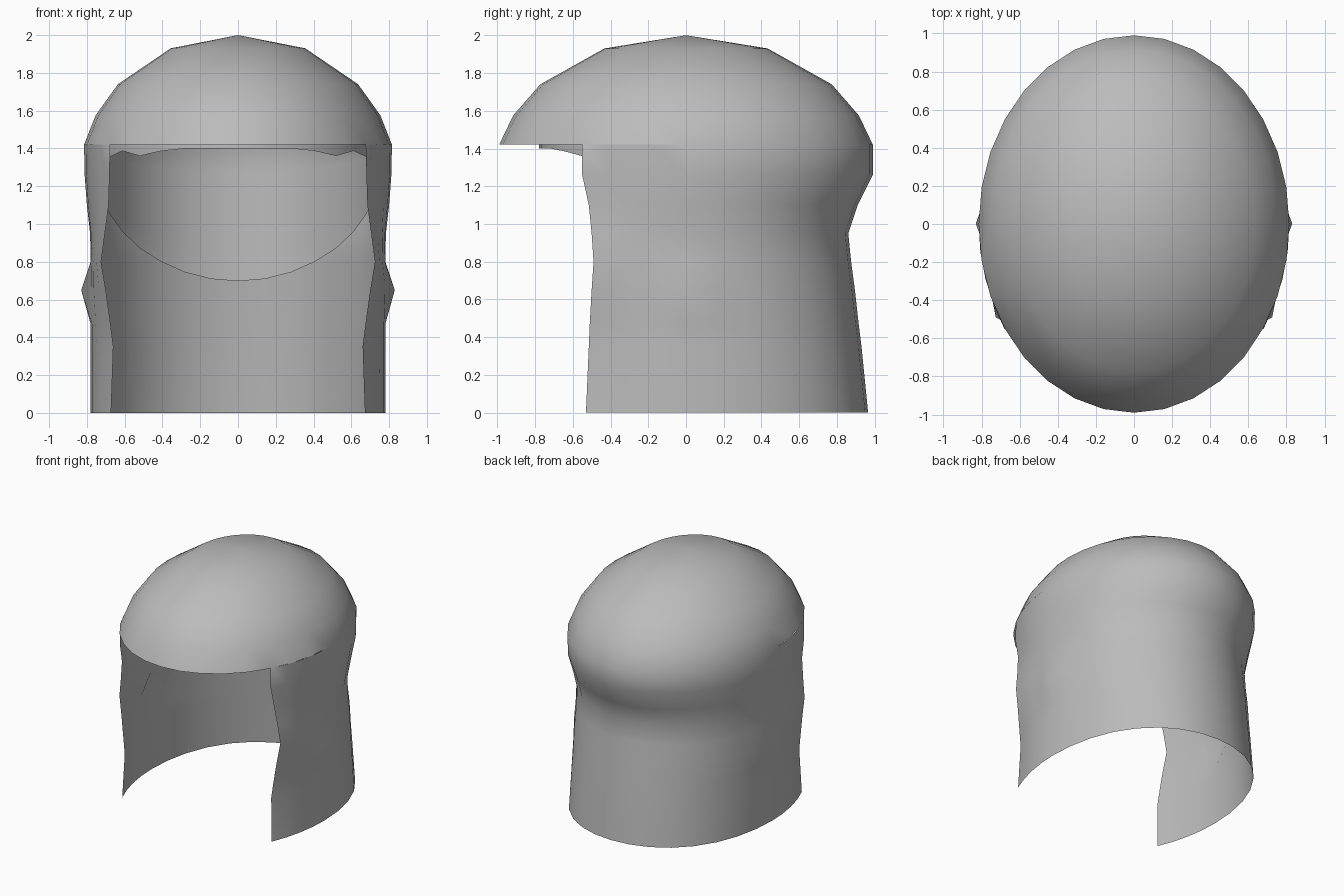
import bpy
import bmesh
import math

if "Cube" in bpy.data.objects:
    bpy.data.objects.remove(bpy.data.objects["Cube"])

grey = bpy.data.materials.new("grey")
grey.diffuse_color = (0.5, 0.5, 0.5, 1)
grey.use_nodes = True
grey.node_tree.nodes["Principled BSDF"].inputs["Base Color"].default_value = grey.diffuse_color
SEG = 32
RX, RY = 0.815, 0.99


def finish(name, sheets):
    """Skin lists of equally long point rows into one smooth, welded mesh."""
    bm = bmesh.new()
    for rows in sheets:
        grid = [[bm.verts.new(p) for p in row] for row in rows]
        for a, b in zip(grid, grid[1:]):
            for i in range(len(a) - 1):
                bm.faces.new((a[i], b[i], b[i + 1], a[i + 1]))
    bmesh.ops.remove_doubles(bm, verts=bm.verts, dist=0.002)
    bmesh.ops.recalc_face_normals(bm, faces=bm.faces)
    # face the sheet upwards and outwards
    if sum(f.normal.z * f.calc_area() for f in bm.faces) < 0:
        bmesh.ops.reverse_faces(bm, faces=bm.faces)
    mesh = bpy.data.meshes.new(name)
    bm.to_mesh(mesh)
    bm.free()
    mesh.materials.append(grey)
    for p in mesh.polygons:
        p.use_smooth = True
    ob = bpy.data.objects.new(name, mesh)
    bpy.context.collection.objects.link(ob)
    return ob


def ring(r, z, rx=RX, front=RY, back=RY):
    row = []
    for i in range(SEG + 1):
        a = i * math.tau / SEG
        s = math.sin(a)
        row.append((rx * r * math.cos(a), (back if s > 0 else front) * r * s, z))
    return row


# dome over the whole head
dome = [ring(r, z) for r, z in
        [(0, 2), (0.437, 1.93), (0.78, 1.74), (0.925, 1.575), (1, 1.42)]]

# neck drape: height, half width, back depth, front edge x, front edge depth
profile = [
    (1.42, 0.815, 0.99, 0.676, 0.55),
    (1.26, 0.812, 0.99, 0.68, 0.55),
    (1.10, 0.80, 0.91, 0.685, 0.515),
    (0.95, 0.783, 0.86, 0.705, 0.50),
    (0.80, 0.78, 0.875, 0.725, 0.49),
    (0.65, 0.785, 0.895, 0.70, 0.50),
    (0.47, 0.78, 0.915, 0.675, 0.51),
    (0.35, 0.78, 0.93, 0.66, 0.515),
    (0.00, 0.78, 0.965, 0.672, 0.53),
]
drape = []
for z, w, back, fx, fy in profile:
    start = math.asin(fx / w)
    front = fy / math.cos(start)
    angles = [start + (math.pi / 2 - start) * i / 4 for i in range(4)]
    angles += [math.pi / 2 + math.pi / 2 * i / 8 for i in range(9)]
    half = []
    for i, t in enumerate(angles):
        depth = front if i < 4 else back
        bump = 0.045 if i == 4 and z == 0.65 else 0  # ear bump
        # fuller back corners towards the hem
        full = 1 + (0.025 * math.sin(2 * t) ** 2 * max(0, 1 - z / 0.95) if i > 4 else 0)
        half.append((w * full * math.sin(t) + bump, -depth * full * math.cos(t), z))
    drape.append(half + [(-x, y, h) for x, y, h in reversed(half[:-1])])
finish("hood", [dome, drape])

# skullcap lining inside: its lower edge runs from the brow down to the nape
edge = [(-0.79, 1.40), (-0.70, 1.40), (-0.55, 1.36), (-0.42, 1.39), (-0.1, 1.30),
        (0.36, 1.03), (0.7, 0.80), (0.85, 0.69)]


def edge_height(y):
    for (y0, z0), (y1, z1) in zip(edge, edge[1:]):
        if y <= y1:
            return z0 + (z1 - z0) * (y - y0) / (y1 - y0)
    return edge[-1][1]


cap = [ring(r, z, 0.735, 0.78, 0.84) for r, z in
       [(0, 1.9), (0.437, 1.84), (0.78, 1.69), (0.925, 1.555), (1, 1.42)]]
rim = cap[-1]
for k in range(1, 6):
    cap.append([(x, y, z + (edge_height(y) - z) * k / 5) for x, y, z in rim])
finish("skullcap_lining", [cap])
